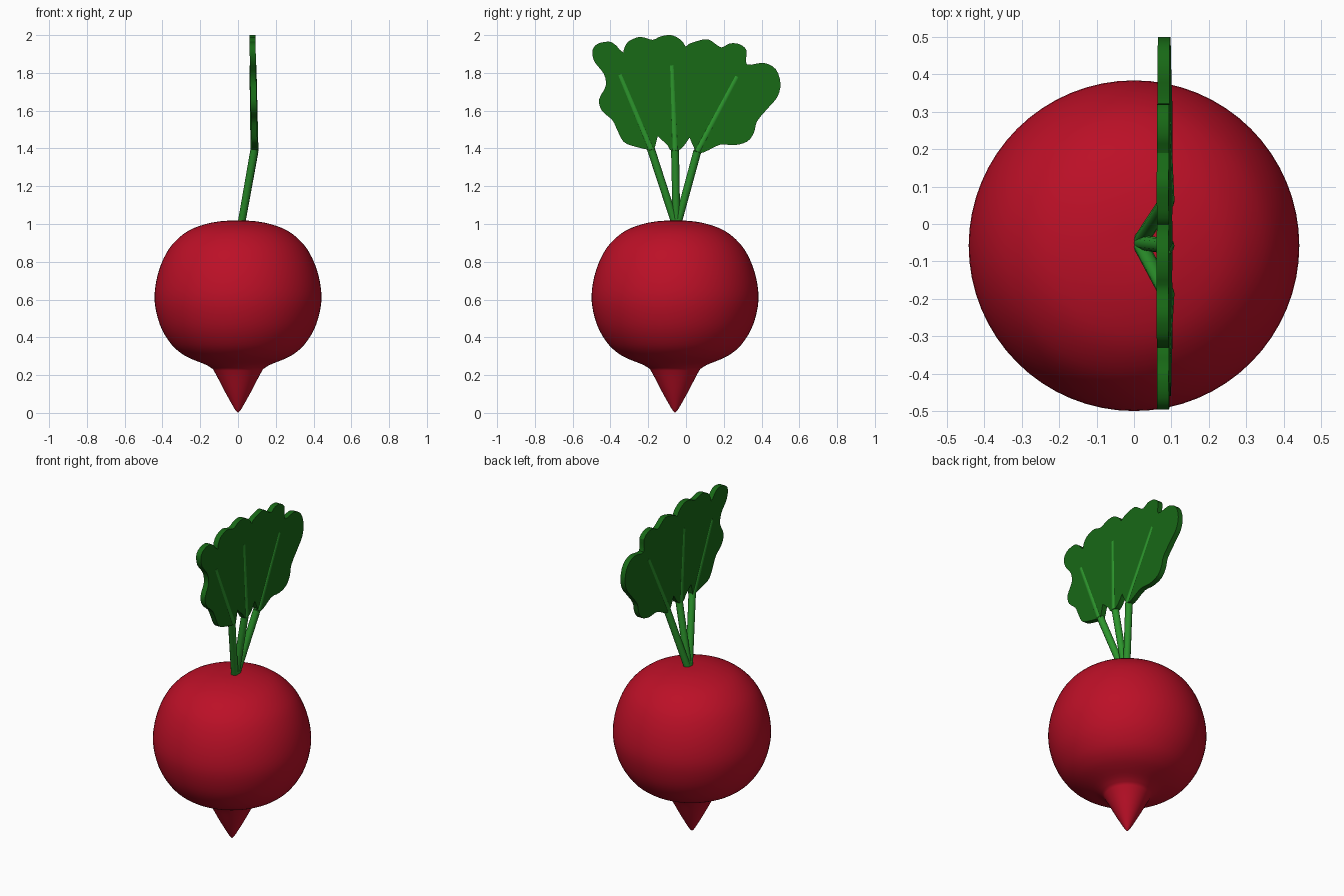
import bpy, bmesh, math
from mathutils import Vector

if "Cube" in bpy.data.objects:
    bpy.data.objects.remove(bpy.data.objects["Cube"])


def material(name, rgb):
    m = bpy.data.materials.new(name)
    m.diffuse_color = (*rgb, 1)
    m.use_nodes = True
    m.node_tree.nodes["Principled BSDF"].inputs["Base Color"].default_value = m.diffuse_color
    return m


RED = material("root_red", (0.50, 0.005, 0.02))
LEAF = material("leaf_green", (0.009, 0.14, 0.008))
STEM = material("stem_green", (0.025, 0.30, 0.025))


def finish(bm, name, mat, angle):
    bmesh.ops.recalc_face_normals(bm, faces=bm.faces)
    me = bpy.data.meshes.new(name)
    bm.to_mesh(me)
    bm.free()
    me.materials.append(mat)
    ob = bpy.data.objects.new(name, me)
    bpy.context.collection.objects.link(ob)
    bpy.ops.object.select_all(action='DESELECT')
    ob.select_set(True)
    bpy.context.view_layer.objects.active = ob
    bpy.ops.object.shade_smooth_by_angle(angle=math.radians(angle))
    return ob


def spline(pts, steps, closed=False):
    """Catmull-Rom curve through 2D points."""
    p = [Vector(q) for q in pts]
    n = len(p)
    at = (lambda i: p[i % n]) if closed else (lambda i: p[max(0, min(n - 1, i))])
    out = []
    for i in range(n if closed else n - 1):
        a, b, c, d = at(i - 1), at(i), at(i + 1), at(i + 2)
        for s in range(steps):
            t = s / steps
            out.append(0.5 * (2 * b + (c - a) * t + (2 * a - 5 * b + 4 * c - d) * t * t
                              + (3 * b - a - 3 * c + d) * t ** 3))
    return out if closed else out + [p[-1]]


def rod(name, a, b, r1, r2, mat, sides=12):
    a, b = Vector(a), Vector(b)
    d = b - a
    bm = bmesh.new()
    bmesh.ops.create_cone(bm, cap_ends=True, segments=sides, radius1=r1, radius2=r2, depth=d.length)
    bmesh.ops.rotate(bm, verts=bm.verts, matrix=Vector((0, 0, 1)).rotation_difference(d).to_matrix())
    bmesh.ops.translate(bm, verts=bm.verts, vec=(a + b) / 2)
    return finish(bm, name, mat, 40)


# Round root with pointed tail, lathed (radius, height)
bulb = [(0, 1.018), (0.08, 1.016), (0.17, 1.0), (0.265, 0.963), (0.345, 0.895), (0.395, 0.815),
        (0.428, 0.72), (0.442, 0.62), (0.432, 0.53), (0.402, 0.44), (0.352, 0.362), (0.30, 0.315),
        (0.245, 0.285), (0.17, 0.255), (0.133, 0.232)]
tail = [(0.133, 0.232), (0.112, 0.195), (0.068, 0.11), (0.026, 0.035), (0.012, 0.013), (0, 0)]
profile = spline(bulb, 3)[:-1] + spline(tail, 3)
bm = bmesh.new()
vs = [bm.verts.new((r, -0.058, z)) for r, z in profile]
es = [bm.edges.new(e) for e in zip(vs, vs[1:])]
bmesh.ops.spin(bm, geom=vs + es, cent=(0, -0.058, 0), axis=(0, 0, 1),
               angle=2 * math.pi, steps=64, use_merge=True)
bmesh.ops.remove_doubles(bm, verts=bm.verts, dist=1e-4)
finish(bm, "root", RED, 60)


# Leaf blades lie in a nearly upright plane
def plane_x(z):
    return 0.087 - 0.018 * (z - 1.4)


def leaf(name, pts):
    bm = bmesh.new()
    face = bm.faces.new([bm.verts.new((plane_x(q.y) - 0.016, q.x, q.y))
                         for q in spline(pts, 3, True)])
    new = bmesh.ops.extrude_face_region(bm, geom=[face])["geom"]
    bmesh.ops.translate(bm, vec=(0.032, 0, 0),
                        verts=[v for v in new if isinstance(v, bmesh.types.BMVert)])
    bmesh.ops.triangulate(bm, faces=[f for f in bm.faces if len(f.verts) > 4])
    return finish(bm, name, LEAF, 30)


left = [(-.18, 1.39), (-.27, 1.41), (-.33, 1.435), (-.365, 1.50), (-.39, 1.55), (-.445, 1.60),
        (-.46, 1.66), (-.425, 1.73), (-.435, 1.795), (-.485, 1.86), (-.495, 1.92), (-.465, 1.955),
        (-.405, 1.965), (-.37, 1.945), (-.335, 1.91), (-.25, 1.88), (-.20, 1.80), (-.20, 1.70),
        (-.15, 1.62), (-.13, 1.52), (-.15, 1.463), (-.167, 1.40)]
middle = [(-.08, 1.39), (-.10, 1.42), (-.15, 1.467), (-.20, 1.55), (-.21, 1.65), (-.25, 1.74),
          (-.29, 1.82), (-.33, 1.90), (-.315, 1.955), (-.28, 1.98), (-.235, 1.99), (-.177, 1.975),
          (-.135, 1.993), (-.08, 2.0), (-.035, 1.98), (-.005, 1.945), (.03, 1.87), (.02, 1.75),
          (.06, 1.65), (.06, 1.55), (.02, 1.46), (-.03, 1.395)]
right = [(.055, 1.385), (.02, 1.455), (-.01, 1.54), (0, 1.64), (-.02, 1.75), (-.02, 1.86),
         (0, 1.94), (.055, 1.967), (.115, 1.978), (.16, 1.95), (.19, 1.935), (.23, 1.955),
         (.28, 1.953), (.32, 1.92), (.322, 1.845), (.41, 1.853), (.475, 1.82), (.5, 1.745),
         (.485, 1.675), (.44, 1.62), (.377, 1.545), (.36, 1.485), (.325, 1.437), (.255, 1.417),
         (.18, 1.42), (.095, 1.38)]

# Each leaf: outline, stem top (y, z), vein end (y, z)
for side, pts, top, end in (("left", left, (-.185, 1.395), (-.35, 1.79)),
                            ("middle", middle, (-.058, 1.39), (-.075, 1.84)),
                            ("right", right, (.06, 1.385), (.27, 1.78))):
    leaf(side + "_leaf", pts)
    joint = (plane_x(top[1]), *top)
    rod(side + "_stem", (0.014, -0.05, 0.98), joint, 0.02, 0.021, STEM)
    rod(side + "_vein", joint, (plane_x(end[1]), *end), 0.021, 0.0185, STEM)
